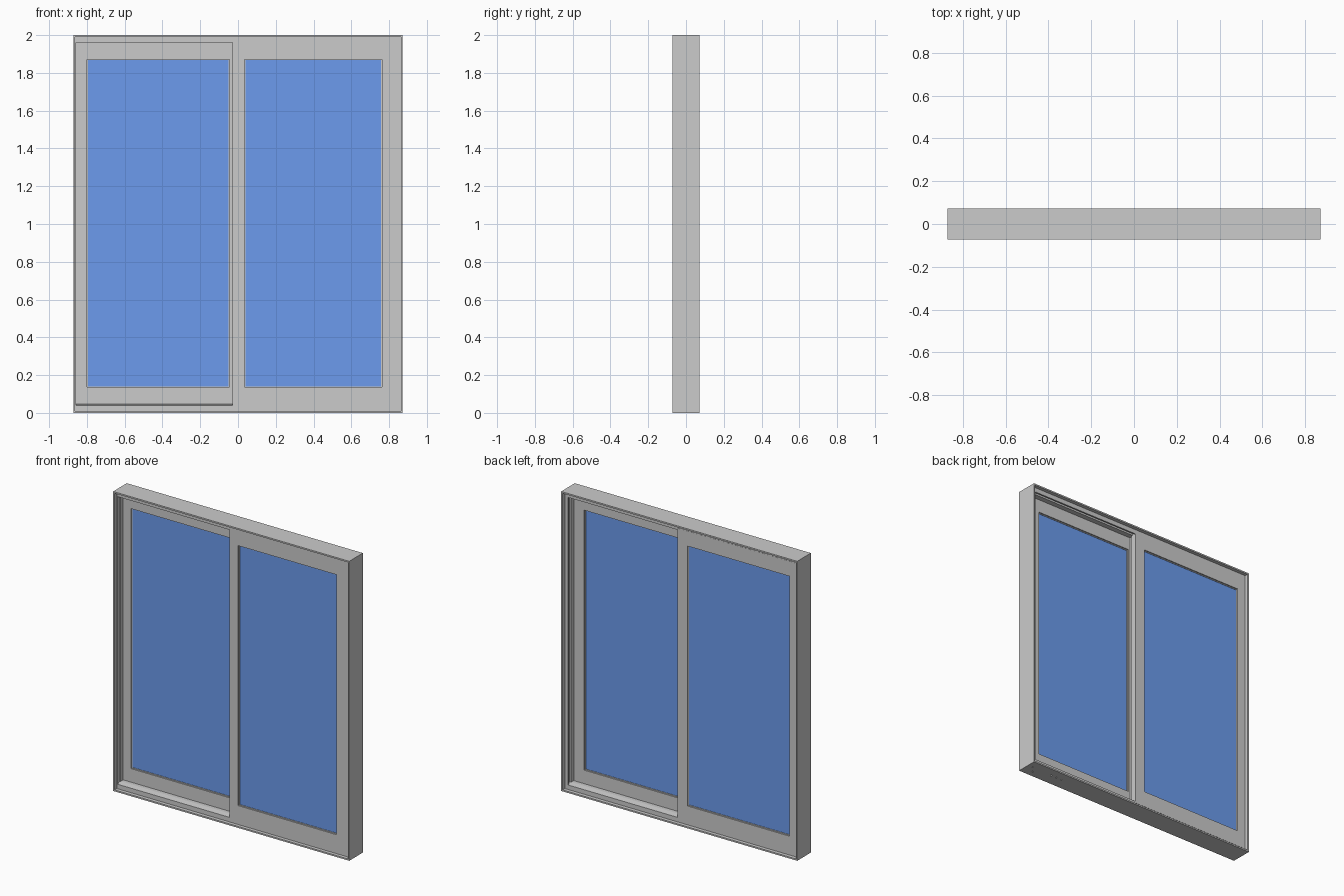
import bpy, bmesh
from mathutils import Matrix, Vector

if "Cube" in bpy.data.objects:
    bpy.data.objects.remove(bpy.data.objects["Cube"])

W, H, D = 0.872, 2.0, 0.072      # half width, height, half depth


def finish(name, bm, mat=None):
    bmesh.ops.recalc_face_normals(bm, faces=bm.faces)
    me = bpy.data.meshes.new(name)
    bm.to_mesh(me)
    bm.free()
    ob = bpy.data.objects.new(name, me)
    bpy.context.collection.objects.link(ob)
    if mat:
        me.materials.append(mat)
    return ob


def ring(name, outer, inner, y0, y1):
    """Rectangular frame; outer and inner are (x0, x1, z0, z1)."""
    bm = bmesh.new()
    loops = []
    for (x0, x1, z0, z1) in (outer, inner):
        for y in (y0, y1):
            loops.append([bm.verts.new((x, y, z)) for x, z in
                          ((x0, z0), (x1, z0), (x1, z1), (x0, z1))])
    of, ob_, nf, nb = loops
    for a, b in ((of, nf), (nf, nb), (nb, ob_), (ob_, of)):
        for i in range(4):
            j = (i + 1) % 4
            bm.faces.new((a[i], a[j], b[j], b[i]))
    return finish(name, bm)


def extrude(name, pts, vec):
    """Closed profile of 3D points swept along vec."""
    bm = bmesh.new()
    f = bm.faces.new([bm.verts.new(p) for p in pts])
    r = bmesh.ops.extrude_face_region(bm, geom=[f])
    bmesh.ops.translate(bm, vec=vec, verts=[v for v in r["geom"]
                                            if isinstance(v, bmesh.types.BMVert)])
    return finish(name, bm)


def box(name, x0, x1, y0, y1, z0, z1, mat=None):
    bm = bmesh.new()
    bmesh.ops.create_cube(bm, size=1, matrix=Matrix.Translation(
        ((x0 + x1) / 2, (y0 + y1) / 2, (z0 + z1) / 2)) @
        Matrix.Diagonal((x1 - x0, y1 - y0, z1 - z0, 1)))
    return finish(name, bm, mat)


glass_mat = bpy.data.materials.new("blue_glass")
glass_mat.diffuse_color = (0.15, 0.33, 0.85, 1)
glass_mat.use_nodes = True
glass_mat.node_tree.nodes["Principled BSDF"].inputs["Base Color"].default_value = glass_mat.diffuse_color

# outer casing
T = 0.010
casing = ring("outer_casing", (-W, W, 0, H), (-W + T, W - T, T, H - T), -D, D)

# sill: gentle slopes falling away from the centre
L = 2 * (W - T)
sill = [(-0.048, 0.005), (0.048, 0.005), (0.048, 0.040), (0.012, 0.046),
        (-0.012, 0.046), (-0.048, 0.040)]
extrude("sill", [(-W + T, y, z) for y, z in sill], Vector((L, 0, 0)))

# head: one track groove above each pocket
head = [(-0.048, 0.005), (-0.048, 0.040), (-0.038, 0.040), (-0.038, 0.022),
        (-0.022, 0.022), (-0.022, 0.040), (0.022, 0.040), (0.022, 0.022),
        (0.038, 0.022), (0.038, 0.040), (0.048, 0.040), (0.048, 0.005)]
extrude("head", [(-W + T, y, H - z) for y, z in head], Vector((L, 0, 0)))

# jambs: stepped liners, deeper on the side that holds the sash
left = [(0.005, -0.048), (0.015, -0.048), (0.015, -0.036), (0.011, -0.036),
        (0.011, -0.016), (0.015, -0.016), (0.015, 0.012), (0.028, 0.012),
        (0.028, 0.048), (0.005, 0.048)]
right = [(0.005, 0.048), (0.034, 0.048), (0.034, 0.036), (0.024, 0.036),
         (0.024, 0.016), (0.034, 0.016), (0.034, -0.048), (0.005, -0.048)]
up = Vector((0, 0, H - 2 * T))
extrude("left_jamb", [(-W + u, y, T) for u, y in left], up)
extrude("right_jamb", [(W - u, y, T) for u, y in right], up)


# sashes: frame, glazing bead and glass
def sash(name, outer, opening, y0, y1):
    x0, x1, z0, z1 = opening
    b = 0.005
    ring(name + "_sash", outer, opening, y0, y1)
    ring(name + "_glazing_bead", (x0 - b, x1 + b, z0 - b, z1 + b),
         (x0 + b, x1 - b, z0 + b, z1 - b), y0 + 0.008, y1 - 0.008)
    ym = (y0 + y1) / 2
    box(name + "_glass", x0, x1, ym - 0.007, ym + 0.007, z0, z1, glass_mat)


sash("front", (-0.03, W - T, 0.010, 1.990), (0.035, 0.762, 0.136, 1.872), -0.049, -0.013)
sash("rear", (-0.857, 0.03, 0.028, 1.972), (-0.80, -0.045, 0.136, 1.872), 0.013, 0.049)

# interlock strip closing the gap where the sashes overlap
box("interlock", -0.022, 0.022, -0.014, 0.014, 0.044, 1.962)

# drain holes under the sill
bm = bmesh.new()
for x, y in ((0.833, 0.015), (0.80, -0.027), (0.68, 0.01), (0.64, 0.01), (0.60, 0.01)):
    bmesh.ops.create_cone(bm, cap_ends=True, segments=12, radius1=0.005,
                          radius2=0.005, depth=0.014,
                          matrix=Matrix.Translation((x, y, 0)))
cutter = finish("drain_hole_cutter", bm)
cutter.hide_render = True
cutter.hide_set(True)
mod = casing.modifiers.new("drain_holes", "BOOLEAN")
mod.operation = "DIFFERENCE"
mod.solver = "EXACT"
mod.object = cutter
